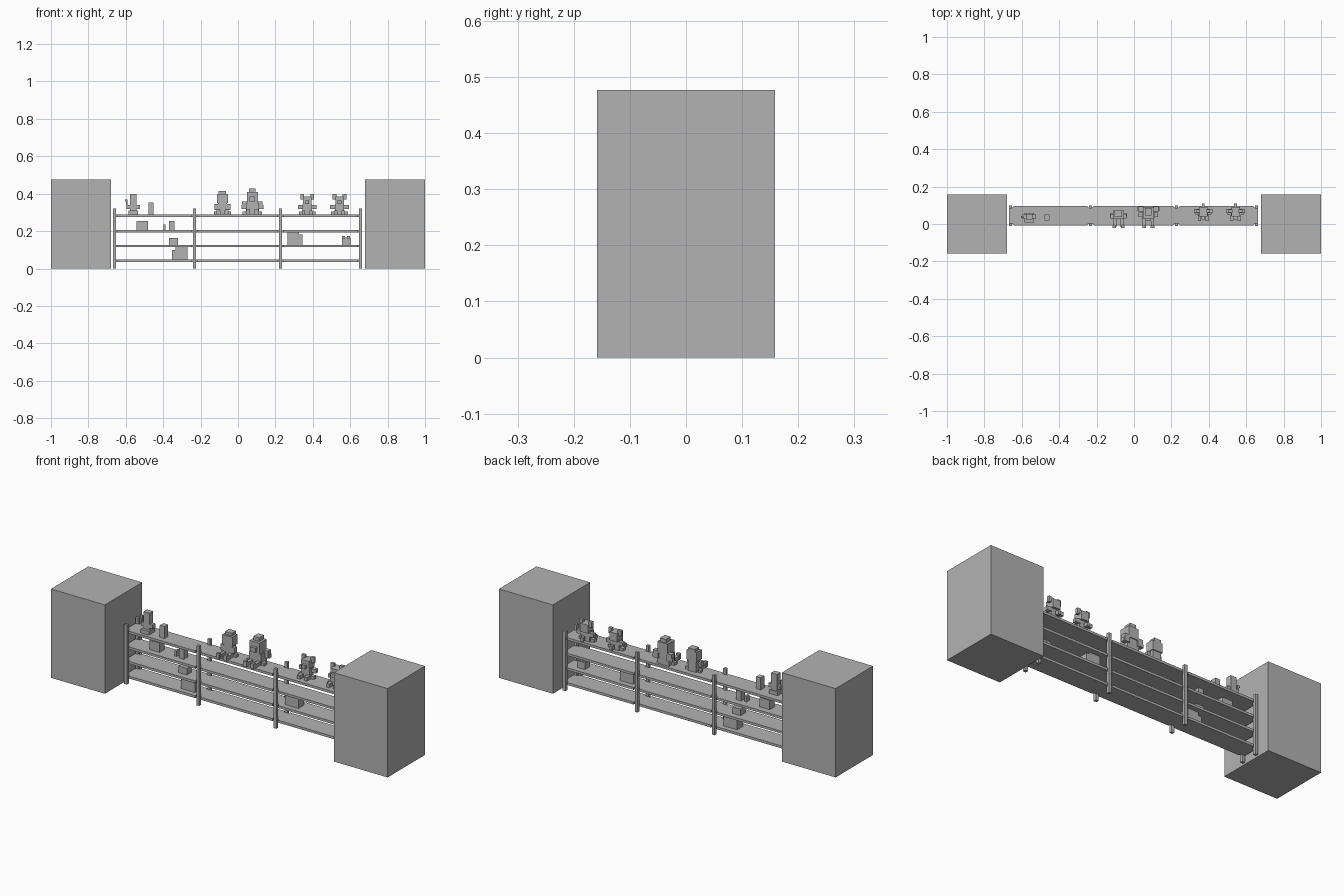
import bpy, bmesh
from mathutils import Matrix, Vector

default_cube = bpy.data.objects.get("Cube")
if default_cube:
    bpy.data.objects.remove(default_cube, do_unlink=True)

grey = bpy.data.materials.new("plain_grey")
grey.use_nodes = True
colour = (0.45, 0.45, 0.45, 1)
grey.diffuse_color = colour
grey.node_tree.nodes["Principled BSDF"].inputs["Base Color"].default_value = colour


def build(name, origin, parts, pairs=(), unit=1.0):
    """One object from blocks (x, y, base z, width, depth, height); pairs are mirrored in x."""
    mirrored = [(-block[0], *block[1:]) for block in pairs]
    bm = bmesh.new()
    for x, y, z, width, depth, height in [*parts, *pairs, *mirrored]:
        place = Matrix.Translation(Vector((x, y, z + height / 2)) * unit)
        size = Matrix.Diagonal((width * unit, depth * unit, height * unit, 1))
        bmesh.ops.create_cube(bm, size=1, matrix=place @ size)
    mesh = bpy.data.meshes.new(name)
    bm.to_mesh(mesh)
    bm.free()
    mesh.materials.append(grey)
    obj = bpy.data.objects.new(name, mesh)
    obj.location = origin
    bpy.context.collection.objects.link(obj)
    return obj


# End blocks
for side, name in ((-1, "right_end_block"), (1, "left_end_block")):
    build(name, (side * 0.84, 0, 0), [(0, 0, 0, 0.32, 0.317, 0.477)])

# Shelf posts, front and back
middle = 0.044
half_depth = 0.047
post_width = 0.016
post_x = (-0.66, -0.232, 0.227, 0.655)
for edge, side in (("front", -1), ("back", 1)):
    for number, x in enumerate(post_x):
        build(f"{edge}_post_{number + 1}", (x, middle + side * half_depth, 0),
              [(0, 0, 0, post_width, post_width, 0.32)])

# Shelves with edge rails stopping just short of the posts
shelf_tops = (0.048, 0.127, 0.205, 0.289)
thickness = 0.013
gap = 0.016
length = post_x[-1] - post_x[0]
for level, top in enumerate(shelf_tops):
    base = top - thickness
    blocks = [(-0.0025, middle, base, length + post_width, 0.086, thickness)]
    for start, end in zip(post_x, post_x[1:]):
        for side in (-1, 1):
            blocks.append(((start + end) / 2, middle + side * half_depth, base,
                           end - start - 2 * gap, 0.012, thickness))
    build(f"shelf_{level + 1}", (0, 0, 0), blocks)

bottom, lower, upper, top = shelf_tops

# Seated toy bears: body, head, muzzle, tail; arms, legs, ears
for number, x in enumerate((0.37, 0.543)):
    build(f"toy_bear_{number + 1}", (x, 0.06, top),
          [(0, 0, 0, 5, 3.5, 5.5), (0, 0.5, 5, 4.5, 5, 4.5),
           (0, -2.5, 5.5, 2, 2, 2), (0, 4, 1, 1.5, 2, 2)],
          [(3.5, 1, 3, 3, 2, 2), (2, -2.5, 0, 1.8, 4, 2), (3.5, 0, 0, 2, 2, 1.5),
           (2.7, 1, 8, 2, 1.5, 3)], unit=0.01)

# Seated doll: body, head, hat; arms, legs, shoes
build("seated_doll", (-0.083, 0.04, top),
      [(0, 1, 0, 5, 3.5, 6), (0, 1, 6, 6, 4.5, 5), (0, 1.5, 11, 4, 3.5, 1.5)],
      [(3.2, 0, 2.5, 2, 2, 3), (2, -2.5, 0, 1.8, 6, 2), (2.2, -5.5, 0, 1.8, 1.5, 3),
       (3.7, 1, 0, 1.5, 2, 1.5)], unit=0.01)

# Larger seated toy: body, head, crest, muzzle; arms, hands, legs, feet
build("seated_large_toy", (0.077, 0.04, top),
      [(0, 2, 0, 7, 5, 6), (0, 2, 6, 6, 6, 6), (0, 2.5, 12, 3.5, 4, 2),
       (0, -1.5, 7, 3, 2, 2.5)],
      [(4, 4, 3, 3, 2.5, 4), (5.3, 4, 3, 1.2, 2, 2), (2.2, -2.5, 0, 1.8, 6, 2),
       (2.2, -5.5, 0, 2, 1.5, 3), (4.2, 1, 0, 2, 2.5, 1.5)], unit=0.01)

# Standing figurine with a raised hand
build("figurine", (-0.56, 0.038, top),
      [(0, 0, 0, 3.5, 3, 11), (0, 0, 3, 7, 2.5, 2), (-3.5, 0, 5, 1, 1, 3),
       (-4, 0, 7, 1, 1, 1), (0, -0.5, 0, 5, 5, 2)], unit=0.01)

# Loose boxes and books on the shelves
build("small_box", (-0.465, 0.035, top), [(0, 0, 0, 0.028, 0.03, 0.064)])
build("long_box", (-0.512, middle, upper), [(0, 0, 0, 0.06, 0.04, 0.05)])
build("tall_box", (-0.355, middle, upper), [(0, 0, 0, 0.03, 0.035, 0.05)])
build("thin_box", (-0.393, middle, upper), [(0, 0, 0, 0.012, 0.025, 0.03)])
build("flat_box", (-0.345, middle, lower), [(0, 0, 0, 0.05, 0.04, 0.035)])
build("bottom_books", (-0.31, middle, bottom),
      [(-0.033, 0, 0, 0.018, 0.05, 0.05), (-0.004, 0, 0, 0.04, 0.05, 0.07),
       (0.028, 0, 0, 0.024, 0.05, 0.068)])
build("standing_books", (0.305, middle, lower),
      [(-0.031, 0, 0, 0.018, 0.05, 0.065), (0, 0, 0, 0.044, 0.05, 0.072),
       (0.031, 0, 0, 0.018, 0.05, 0.056)])
build("gift_box", (0.578, middle, lower),
      [(0, 0, 0, 0.046, 0.04, 0.036), (0, 0, 0, 0.01, 0.044, 0.04)],
      [(0.014, 0, 0.036, 0.016, 0.02, 0.012)])
